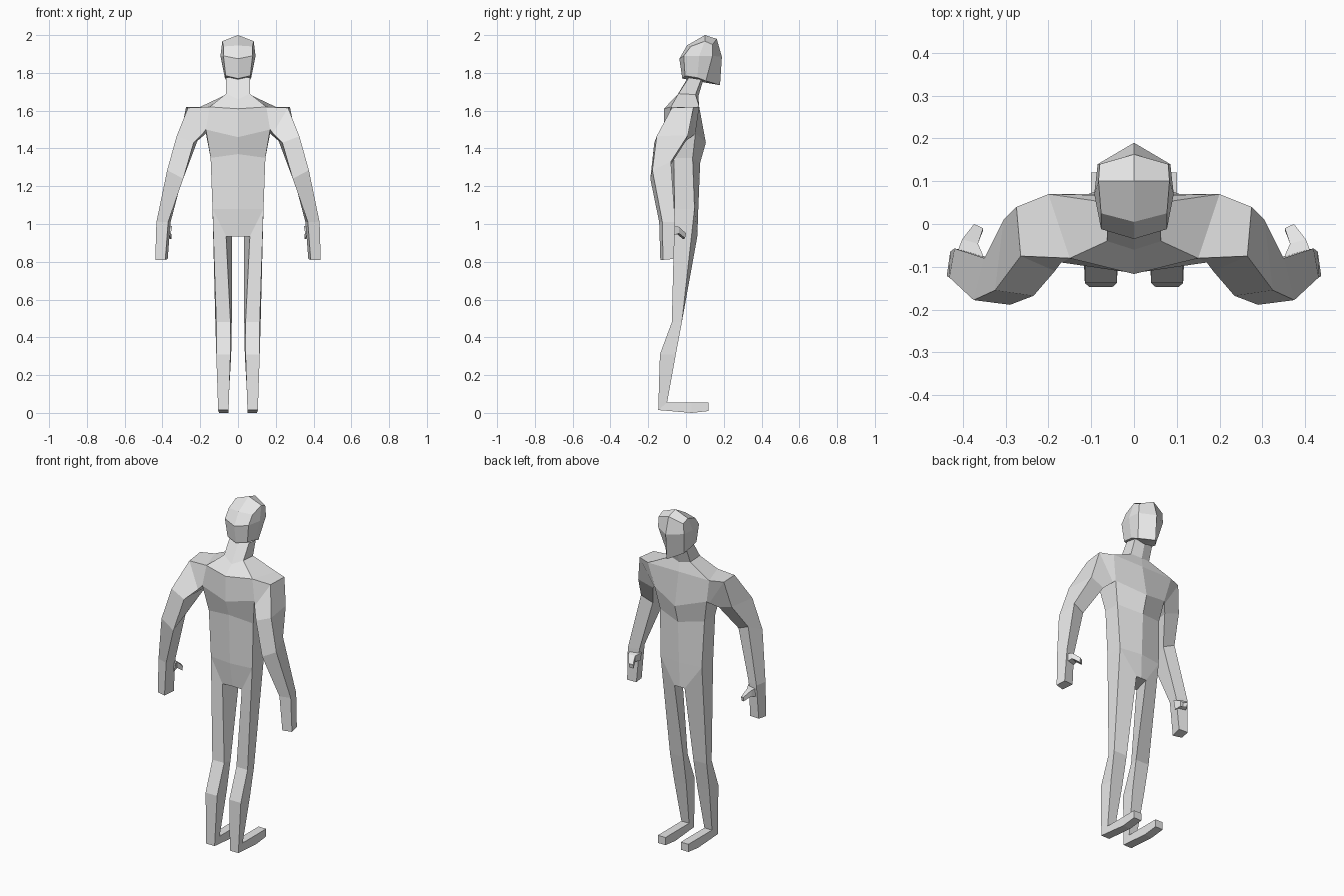
import bpy, bmesh

skin = bpy.data.materials.new("light_grey")
skin.diffuse_color = (0.8, 0.8, 0.8, 1)


def finish(name, verts, faces):
    """Make a flat-shaded half mesh and mirror it across x = 0."""
    mesh = bpy.data.meshes.new(name)
    mesh.from_pydata(verts, [], faces)
    bm = bmesh.new()
    bm.from_mesh(mesh)
    bmesh.ops.recalc_face_normals(bm, faces=bm.faces)
    bm.to_mesh(mesh)
    bm.free()
    mesh.materials.append(skin)
    obj = bpy.data.objects.new(name, mesh)
    bpy.context.collection.objects.link(obj)
    mod = obj.modifiers.new("mirror", 'MIRROR')
    mod.use_clip = True
    return obj


def loft(name, rings, closed=True, caps=(True, True), extra=(), extra_faces=()):
    """Skin a stack of equal-sized sections; open sections run centre to centre."""
    n = len(rings[0])
    verts = [v for r in rings for v in r] + list(extra)
    faces = []
    for k in range(len(rings) - 1):
        for i in range(n if closed else n - 1):
            j = (i + 1) % n
            faces.append((k * n + i, k * n + j, (k + 1) * n + j, (k + 1) * n + i))
    if caps[0]:
        faces.append(tuple(range(n)))
    if caps[1]:
        faces.append(tuple(range((len(rings) - 1) * n, len(rings) * n)))
    return finish(name, verts, faces + list(extra_faces))


# torso and neck: spine, back side, front side, breastbone
loft("torso", [
    [(0, -.05, .935), (.063, -.055, .935), (.033, .06, .935), (0, .06, .935)],
    [(0, -.075, 1.08), (.135, -.06, 1.08), (.135, .045, 1.08), (0, .065, 1.08)],
    [(0, -.085, 1.37), (.145, -.065, 1.35), (.145, .035, 1.35), (0, .075, 1.325)],
    [(0, -.115, 1.46), (.17, -.09, 1.50), (.17, .05, 1.48), (0, .105, 1.43)],
    [(0, -.117, 1.61), (.15, -.08, 1.62), (.2, .07, 1.62), (0, .07, 1.62)],
    [(0, -.06, 1.66), (.063, -.04, 1.69), (.063, .05, 1.685), (0, .065, 1.675)],
    [(0, .01, 1.775), (.063, .015, 1.775), (.06, .08, 1.765), (0, .092, 1.765)],
], closed=False, caps=(True, False))

# head: back, back side, ear, cheek, nose line, closed over the crown
loft("head", [
    [(0, -.02, 1.77), (.065, -.005, 1.785), (.07, .06, 1.775), (.06, .105, 1.757), (0, .18, 1.735)],
    [(0, -.035, 1.875), (.077, -.012, 1.89), (.093, .07, 1.89), (.085, .14, 1.89), (0, .19, 1.885)],
    [(0, .005, 1.945), (.077, .025, 1.94), (.083, .1, 1.968), (.08, .14, 1.95), (0, .163, 1.98)],
], closed=False, caps=(True, False), extra=[(0, .1, 2.0)],
    extra_faces=[(10, 11, 12, 15), (15, 12, 13, 14)])

# arm and hand: outer front, inner front, inner back, outer back
loft("arm", [
    [(.2, .07, 1.62), (.17, .05, 1.48), (.17, -.09, 1.50), (.15, -.08, 1.62)],
    [(.275, .04, 1.62), (.18, .04, 1.47), (.185, -.11, 1.48), (.265, -.075, 1.615)],
    [(.305, .01, 1.47), (.215, .0, 1.44), (.235, -.168, 1.43), (.325, -.155, 1.465)],
    [(.35, -.08, 1.33), (.28, -.09, 1.30), (.29, -.189, 1.24), (.375, -.178, 1.285)],
    [(.42, -.057, 1.01), (.357, -.075, 1.01), (.37, -.142, 1.01), (.432, -.125, 1.01)],
    [(.43, -.065, .815), (.372, -.068, .815), (.385, -.136, .81), (.438, -.122, .81)],
])

# thumb
loft("thumb", [
    [(.415, -.07, .99), (.348, -.085, .99), (.358, -.085, .94), (.415, -.07, .94)],
    [(.402, -.036, .985), (.365, -.046, .98), (.365, -.046, .945), (.402, -.036, .95)],
    [(.374, 0, .95), (.353, -.01, .945), (.353, -.015, .92), (.374, -.005, .925)],
])

# leg and foot: outer back, inner back, inner front, outer front
loft("leg", [
    [(.135, -.06, 1.08), (.063, -.055, .935), (.033, .06, .935), (.135, .045, 1.08)],
    [(.115, -.075, .48), (.04, -.072, .48), (.033, -.022, .48), (.12, -.022, .48)],
    [(.115, -.138, .31), (.04, -.138, .31), (.036, -.054, .31), (.115, -.054, .31)],
    [(.105, -.147, .015), (.05, -.147, .015), (.05, -.1, .055), (.1, -.1, .055)],
    [(.1, .03, 0), (.05, .03, 0), (.05, .03, .055), (.1, .03, .055)],
    [(.1, .12, .01), (.05, .12, .01), (.05, .12, .055), (.1, .12, .055)],
])
